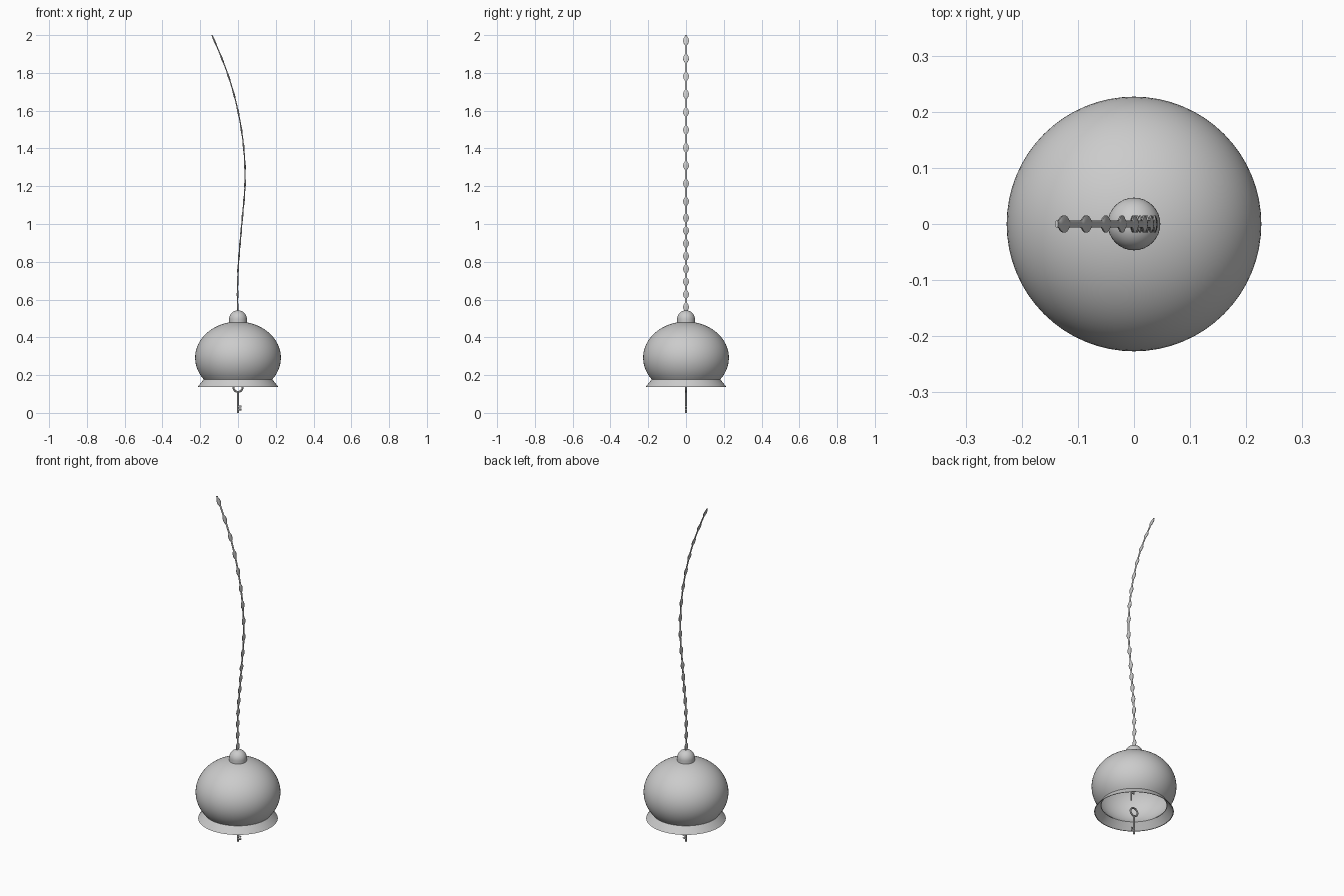
import bpy, bmesh, math
from mathutils import Vector

if "Cube" in bpy.data.objects:
    bpy.data.objects.remove(bpy.data.objects["Cube"])


def finish(name, bm, angle=35):
    bmesh.ops.recalc_face_normals(bm, faces=bm.faces[:])
    me = bpy.data.meshes.new(name)
    bm.to_mesh(me)
    bm.free()
    ob = bpy.data.objects.new(name, me)
    bpy.context.collection.objects.link(ob)
    bpy.ops.object.select_all(action='DESELECT')
    ob.select_set(True)
    bpy.context.view_layer.objects.active = ob
    bpy.ops.object.shade_smooth_by_angle(angle=math.radians(angle))
    return ob


def lathe(name, profile, closed=False, steps=64):
    bm = bmesh.new()
    vs = [bm.verts.new((r, 0, z)) for r, z in profile]
    es = [bm.edges.new(p) for p in zip(vs, vs[1:])]
    if closed:
        es.append(bm.edges.new((vs[-1], vs[0])))
    bmesh.ops.spin(bm, geom=vs + es, axis=(0, 0, 1), cent=(0, 0, 0),
                   steps=steps, angle=math.tau)
    bmesh.ops.remove_doubles(bm, verts=bm.verts[:], dist=1e-5)
    return finish(name, bm)


def loft(name, sections, sides=10):
    """Elliptical sections: (centre, axis_a, axis_b)."""
    bm = bmesh.new()
    rings = [[bm.verts.new(c + a * math.cos(math.tau * k / sides)
                           + b * math.sin(math.tau * k / sides))
              for k in range(sides)] for c, a, b in sections]
    for r0, r1 in zip(rings, rings[1:]):
        for k in range(sides):
            j = (k + 1) % sides
            bm.faces.new((r0[k], r0[j], r1[j], r1[k]))
    bm.faces.new(rings[0])
    bm.faces.new(rings[-1])
    return finish(name, bm, 50)


def rod(name, p0, p1, r):
    p0, p1 = Vector(p0), Vector(p1)
    d = (p1 - p0).normalized()
    a = d.orthogonal().normalized() * r
    return loft(name, [(p0, a, d.cross(a)), (p1, a, d.cross(a))], 12)


# thin globe shell, open at the bottom
def arc(r, h):
    low = math.asin(-0.117 / h)
    return [(r * math.cos(t), 0.292 + h * math.sin(t))
            for t in (low + (math.pi / 2 - low) * i / 28 for i in range(29))]


lathe("globe_shell", arc(0.227, 0.191) + arc(0.223, 0.187)[::-1], closed=False)

# flared lip
lathe("flared_lip", [(0.182, 0.177), (0.213, 0.138), (0.209, 0.138), (0.177, 0.177)],
      closed=True)

# top cap
dome = [(0.047 * math.cos(t), 0.496 + 0.047 * math.sin(t))
        for t in (math.pi / 2 * i / 10 for i in range(11))]
lathe("top_cap", [(0, 0.472), (0.047, 0.472)] + dome, steps=32)

# swaying chain: flat links swelling along a curved path
KNOTS = [-0.002, -0.002, 0.0, 0.02, 0.038, 0.018, -0.04, -0.138, -0.26]
BEADS = [0.56 + 0.0675 * i for i in range(8)] + [1.12 + 0.0945 * i for i in range(10)]


def path_x(z):
    u = (z - 0.5) / 0.25
    i = min(int(u), 5)
    t = u - i
    a, b, c, d = KNOTS[i:i + 4]
    return 0.5 * (2 * b + (c - a) * t + (2 * a - 5 * b + 4 * c - d) * t * t
                  + (3 * b - a - 3 * c + d) * t ** 3)


sections = []
N = 420
for n in range(N + 1):
    z = 0.53 + 1.47 * n / N
    gap = min(abs(z - b) for b in BEADS) / 0.022
    bump = math.sqrt(max(0, 1 - gap * gap))
    width = max(0.0065, 0.016 * bump)
    slope = Vector((path_x(z + 0.005) - path_x(z - 0.005), 0, 0.01)).normalized()
    across = Vector((slope.z, 0, -slope.x))
    if n == N:
        across = Vector((1, 0, 0))
    across.z *= 0 if n == N else 1
    sections.append((Vector((path_x(z), 0, z)), across * (0.003 + 0.0015 * bump),
                     Vector((0, width, 0))))
loft("hanging_chain", sections)

# key hanging below the opening
bm = bmesh.new()
loop = [bm.verts.new((0.024 + 0.005 * math.cos(math.tau * k / 10),
                      0.005 * math.sin(math.tau * k / 10), 0)) for k in range(10)]
es = [bm.edges.new((loop[k], loop[k - 1])) for k in range(10)]
bmesh.ops.spin(bm, geom=loop + es, axis=(0, 1, 0), cent=(0, 0, 0), steps=32, angle=math.tau)
bmesh.ops.remove_doubles(bm, verts=bm.verts[:], dist=1e-5)
bmesh.ops.translate(bm, verts=bm.verts[:], vec=(0, 0, 0.135))
finish("key_bow", bm)
rod("key_shaft", (0, 0, 0), (0, 0, 0.112), 0.005)
for i, z in enumerate((0.018, 0.033)):
    rod("key_tooth_%d" % (i + 1), (0, 0, z), (0.018, 0, z), 0.005)

# small hook inside the globe
rod("inner_hook_stem", (0.02, 0, 0.2), (0.02, 0, 0.25), 0.004)
rod("inner_hook_arm", (0.022, 0, 0.248), (0, 0, 0.248), 0.004)
rod("inner_hook_hanger", (0, 0, 0.246), (0, 0, 0.48), 0.004)
